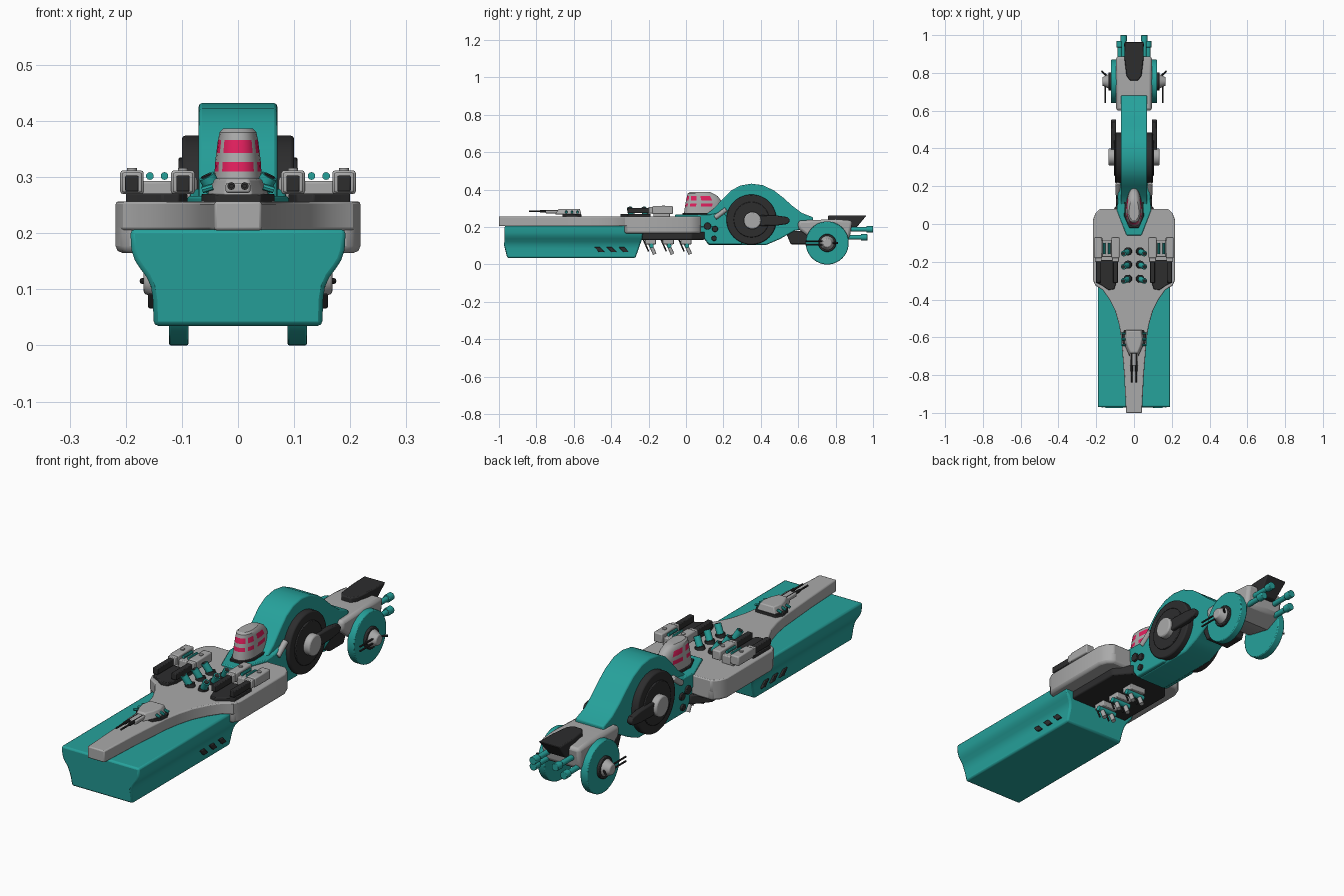
import bpy, bmesh, math
from mathutils import Vector

if "Cube" in bpy.data.objects:
    bpy.data.objects.remove(bpy.data.objects["Cube"])

def material(name, rgb):
    m = bpy.data.materials.new(name)
    m.diffuse_color = (*rgb, 1)
    m.use_nodes = True
    m.node_tree.nodes["Principled BSDF"].inputs["Base Color"].default_value = m.diffuse_color
    return m

TEAL = material("teal paint", (0.019, 0.36, 0.33))
GREY = material("light grey metal", (0.40, 0.40, 0.40))
DARK = material("dark metal", (0.026, 0.026, 0.027))
PINK = material("magenta windows", (0.75, 0.014, 0.11))

def finish(name, bm, mat, bevel=0, mirror=False, segments=2):
    bmesh.ops.recalc_face_normals(bm, faces=bm.faces)
    me = bpy.data.meshes.new(name)
    bm.to_mesh(me)
    bm.free()
    ob = bpy.data.objects.new(name, me)
    bpy.context.collection.objects.link(ob)
    me.materials.append(mat)
    if bevel:
        b = ob.modifiers.new("bevel", 'BEVEL')
        b.width, b.segments, b.limit_method, b.angle_limit = bevel, segments, 'ANGLE', math.radians(40)
    if mirror:
        ob.modifiers.new("mirror", 'MIRROR').use_clip = False
    return ob

def prism(name, pts, axis, a, b, mat, bevel=0, mirror=False, shape=None):
    """Extrude a 2D outline along x, y or z from a to b."""
    def place(u, v, t):
        return {'x': (t, u, v), 'y': (u, t, v), 'z': (u, v, t)}[axis]
    bm = bmesh.new()
    lo = [bm.verts.new(place(u, v, a)) for u, v in pts]
    hi = [bm.verts.new(place(u, v, b)) for u, v in pts]
    bm.faces.new(lo)
    bm.faces.new(hi)
    n = len(pts)
    for i in range(n):
        j = (i + 1) % n
        bm.faces.new((lo[i], lo[j], hi[j], hi[i]))
    if shape:
        for v in bm.verts:
            shape(v.co)
    return finish(name, bm, mat, bevel, mirror)

def box(name, x, y, z, mat, bevel=0.004, mirror=False, shape=None):
    return prism(name, [(x[0], y[0]), (x[1], y[0]), (x[1], y[1]), (x[0], y[1])],
                 'z', z[0], z[1], mat, bevel, mirror, shape)

def tube(name, p, q, r, mat, r2=None, seg=24, bevel=0, mirror=False):
    p, q = Vector(p), Vector(q)
    bm = bmesh.new()
    bmesh.ops.create_cone(bm, cap_ends=True, segments=seg, radius1=r,
                          radius2=r if r2 is None else r2, depth=(q - p).length)
    rot = (q - p).to_track_quat('Z', 'Y')
    for v in bm.verts:
        v.co = rot @ v.co + (p + q) / 2
    return finish(name, bm, mat, bevel, mirror)

def both(half):
    """Complete a left/right symmetric outline from its right half."""
    return half + [(-u, v) for u, v in reversed(half)]

def smooth(pts, rounds=2):
    """Round a closed outline by corner cutting."""
    for _ in range(rounds):
        out = []
        for i, p in enumerate(pts):
            q = pts[(i + 1) % len(pts)]
            out += [(p[0]*.75 + q[0]*.25, p[1]*.75 + q[1]*.25),
                    (p[0]*.25 + q[0]*.75, p[1]*.25 + q[1]*.75)]
        pts = out
    return pts

# Front hull: flared cross-section, raked at both ends
def rake(co):
    drop = max(0, 0.15 - co.z)
    co.y += 0.22 * max(0, 0.1 - co.z) if co.y < -0.6 else -0.35 * drop

prism("front_hull", both([(.15, .035), (.152, .085), (.155, .105), (.163, .122), (.175, .138),
      (.184, .152), (.19, .17), (.192, .207)]), 'y', -.97, -.23, TEAL, .008, shape=rake)
for y in (-.465, -.4, -.335):
    prism("hull_vent", [(y - .025, .093), (y + .005, .093), (y + .03, .066), (y, .066)],
          'x', .145, .160, DARK, .003, True)

# Deck: narrow bow spine widening into the thick main body
deck = [(.042, -1), (.052, -.8), (.068, -.6), (.08, -.53), (.1, -.46), (.13, -.4), (.165, -.35)]
main = [(.205, -.325), (.218, -.295), (.218, .02), (.205, .055), (.18, .08)]
prism("deck_spine", both(deck + main), 'z', .205, .257, GREY, .005)
prism("main_body", both([(.155, -.34)] + main), 'z', .165, .256, GREY, .012)
prism("belly_plate", both([(.15, -.26), (.15, .03), (.09, .1)]), 'z', .132, .175, DARK, .006)

# Belly guns
for y in (-.185, -.09, .005):
    for x in (-.025, .025):
        tube("belly_gun", (x, y - .02, .14), (x, y + .018, .055), .010, GREY, seg=12)
        tube("belly_gun_barrel", (x, y - .045, .138), (x, y - .015, .07), .004, DARK, seg=8)
    box("belly_gun_mount", (-.04, .04), (y - .035, y + .025), (.108, .135), GREY)
    tube("belly_gun_axle", (-.047, y, .10), (.047, y, .10), .012, TEAL, seg=12)

# Bow turret
prism("bow_turret_base", both([(.04, -.66), (.06, -.63), (.065, -.59), (.05, -.56)]), 'z', .255, .270, DARK, .002)
def turret_slope(co):
    if co.z > .28:
        co.x *= .75
        co.y = -.6 + (co.y + .6) * .8
prism("bow_turret", both([(.025, -.70), (.045, -.655), (.055, -.61), (.045, -.56)]), 'z', .268, .298, GREY, .004, shape=turret_slope)
box("bow_turret_mantlet", (-.022, .022), (-.75, -.66), (.272, .290), GREY)
tube("bow_gun_barrel", (.012, -.84, .284), (.012, -.68, .284), .004, DARK, seg=10, mirror=True)
tube("bow_gun_sleeve", (.012, -.78, .284), (.012, -.68, .284), .007, DARK, seg=10, mirror=True)
for y in (-.64, -.61, -.58):
    tube("bow_turret_stud", (.045, y, .283), (.064, y, .277), .006, TEAL, seg=8, mirror=True)

# Launcher tubes leaning outward from the deck
for y in (-.145, -.215, -.29):
    tube("launcher_socket", (.03, y, .25), (.035, y, .268), .021, DARK, seg=16, mirror=True)
    tube("launcher_tube", (.03, y, .255), (.056, y - .012, .302), .015, TEAL, seg=16, mirror=True)
    tube("launcher_mouth", (.0555, y - .0118, .301), (.0565, y - .0122, .3035), .010, DARK, seg=16, mirror=True)

# Twin side batteries
prism("battery_base", [(.09, -.19), (.2, -.19), (.2, -.31), (.17, -.325), (.135, -.35), (.105, -.345), (.09, -.3)],
      'z', .25, .271, DARK, .003, True)
box("battery_bridge", (.115, .175), (-.175, -.085), (.255, .293), GREY, mirror=True)
for x in (.098, .189):
    box("battery_gun_house", (x - .021, x + .021), (-.18, -.07), (.27, .312), GREY, .005, True)
    box("battery_gun_collar", (x - .018, x + .018), (-.2, -.175), (.273, .308), GREY, .003, True)
    box("battery_gun", (x - .012, x + .012), (-.312, -.19), (.274, .303), DARK, .003, True)
    tube("battery_hatch", (x, -.12, .31), (x, -.12, .316), .009, GREY, seg=12, mirror=True)
for x in (.131, .157):
    tube("battery_sensor", (x, -.16, .302), (x, -.1, .302), .007, TEAL, seg=10, mirror=True)

# Bridge tower: tapered rings, window bands coloured by level and sector
bm = bmesh.new()
levels = [(.25, -.015, .19, .047), (.31, -.006, .19, .042), (.327, -.003, .19, .041), (.343, .0, .188, .039),
          (.366, .005, .17, .036), (.38, .009, .145, .033), (.387, .02, .13, .026)]
N, rings = 24, []
for z, f, b, w in levels:
    ring, c = [], f + .35 * (b - f)
    for i in range(N):
        a = 2 * math.pi * (i + .5) / N
        s, k = math.sin(a), math.cos(a)
        y = c - (c - f) * k if k > 0 else c - (b - c) * k
        ring.append(bm.verts.new((w * math.copysign(abs(s) ** .8, s), y, z)))
    rings.append(ring)
for l in range(len(rings) - 1):
    for i in range(N):
        j = (i + 1) % N
        face = bm.faces.new((rings[l][i], rings[l][j], rings[l + 1][j], rings[l + 1][i]))
        side = min(i + 1, N - 1 - i)
        if l in (1, 3) and side <= 8 and side not in (3, 6):
            face.material_index = 1
bm.faces.new(rings[-1])
tower = finish("bridge_tower", bm, GREY)
tower.data.materials.append(PINK)
prism("bridge_foot", both([(.04, -.06), (.09, .07), (.085, .19)]), 'z', .2, .266, TEAL, .004)
prism("bridge_collar", both([(.025, -.02), (.052, .04), (.05, .13), (.02, .2)]), 'z', .26, .275, DARK, .002)

# Hump: rounded engine spine
hump = [(.06, .19), (.12, .105), (.43, .105), (.5, .135), (.58, .18), (.68, .20), (.68, .252), (.62, .275),
        (.57, .312), (.52, .357), (.47, .396), (.41, .424), (.35, .432), (.29, .422), (.24, .395), (.2, .355),
        (.15, .30), (.1, .262), (.04, .245)]
prism("engine_hump", hump, 'x', -.07, .07, TEAL, .006)
prism("hump_lower_flare", [(.06, .19), (.12, .108), (.3, .108), (.3, .2), (.19, .28), (.05, .25)], 'x', -.086, .086, TEAL, .006)
for y, z, r in ((.115, .205, .019), (.155, .19, .016), (.15, .14, .014)):
    tube("flare_port", (.08, y, z), (.096, y, z), r, DARK, seg=16, bevel=.002, mirror=True)
tube("flare_strut", (.085, .155, .25), (.085, .215, .295), .013, GREY, seg=12, bevel=.003, mirror=True)

# Big side discs with hub and trailing arm
tube("engine_disc", (.06, .35, .24), (.1, .35, .24), .134, DARK, seg=48, bevel=.006, mirror=True)
tube("engine_ring", (.09, .35, .24), (.106, .35, .24), .095, DARK, seg=40, bevel=.003, mirror=True)
tube("engine_hub", (.09, .355, .235), (.135, .355, .235), .046, GREY, seg=32, bevel=.006, mirror=True)
prism("engine_arm", smooth([(.36, .205), (.535, .21), (.56, .235), (.535, .26), (.36, .265)], 1), 'x', .095, .121, DARK, .005, True)

# Stern body with dark exhaust block
prism("stern_body", [(.6, .235), (.6, .19), (.68, .13), (.8, .105), (.875, .14), (.89, .235), (.8, .242)],
      'x', -.095, .095, GREY, .014)
prism("stern_neck", [(.53, .18), (.56, .108), (.66, .108), (.69, .18)], 'x', -.06, .06, DARK, .005)
def exhaust(co):
    if co.z < .22 and co.y > .85:
        co.y -= .06
        co.x *= .8
prism("exhaust_block", both([(.022, .76), (.04, .785), (.05, .87), (.053, .965)]), 'z', .19, .262, DARK, .005, shape=exhaust)
for x, z, end in ((.055, .188, 1.0), (.075, .145, .97)):
    tube("stern_gun", (x, .85, z), (x, end, z), .012, TEAL, seg=16, mirror=True)
    tube("stern_gun_muzzle", (x, end - .035, z), (x, end, z), .017, TEAL, seg=16, bevel=.002, mirror=True)

# Stern wheels with side turrets
tube("stern_wheel", (.088, .755, .115), (.123, .755, .115), .115, TEAL, seg=48, bevel=.004, mirror=True)
tube("wheel_socket", (.12, .755, .115), (.135, .755, .115), .048, DARK, seg=28, bevel=.003, mirror=True)
tube("wheel_turret", (.13, .755, .115), (.168, .755, .115), .04, GREY, r2=.022, seg=24, bevel=.003, mirror=True)
for z in (.105, .125):
    tube("wheel_gun", (.152, .64, z), (.152, .75, z), .004, DARK, seg=8, mirror=True)
tube("wheel_aerial", (.135, .775, .115), (.172, .81, .115), .005, DARK, seg=8, mirror=True)

# Smooth curved surfaces, keep edges sharp
for ob in bpy.data.objects:
    ob.select_set(True)
    bpy.context.view_layer.objects.active = ob
bpy.ops.object.shade_smooth_by_angle(angle=math.radians(32))
